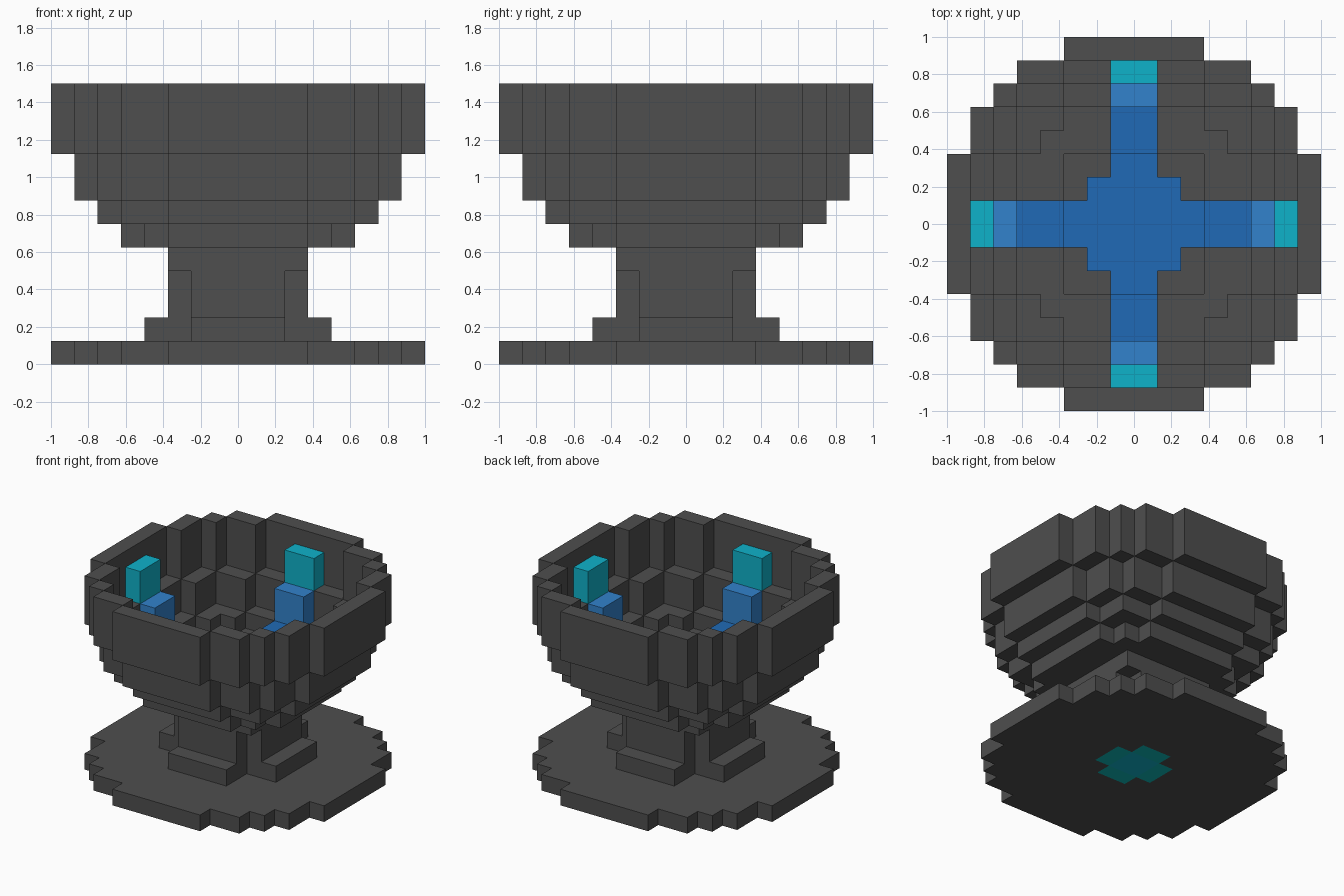
import bpy
import bmesh

cube = bpy.data.objects.get("Cube")
if cube:
    bpy.data.objects.remove(cube, do_unlink=True)

U = 0.125  # size of one block


def linear(c):
    c /= 255
    return c / 12.92 if c <= 0.04045 else ((c + 0.055) / 1.055) ** 2.4


def material(name, rgb):
    m = bpy.data.materials.new(name)
    m.use_nodes = True
    col = (*[linear(c) for c in rgb], 1)
    m.diffuse_color = col
    bsdf = m.node_tree.nodes["Principled BSDF"]
    bsdf.inputs["Base Color"].default_value = col
    bsdf.inputs["Roughness"].default_value = 0.9
    return m


STONE = material("dark_grey_stone", (78, 78, 78))
BLUE = material("deep_blue", (32, 106, 182))
SKY = material("light_blue", (50, 130, 204))
CYAN = material("cyan", (15, 178, 202))
TEAL = material("teal", (14, 184, 184))


def outline(*half_widths):
    """Cells of a four-way symmetric shape, one half width per row from the centre."""
    cells = set()
    for row, w in enumerate(half_widths):
        for i in range(-w, w):
            cells |= {(i, row), (i, -1 - row)}
    return cells


def block(x0, x1, y0, y1):
    return {(i, j) for i in range(x0, x1) for j in range(y0, y1)}


def slab(name, cells, z0, z1, mat):
    """Extrude a set of grid cells from layer z0 to layer z1."""
    bm = bmesh.new()
    for i, j in sorted(cells):
        corners = ((i, j), (i + 1, j), (i + 1, j + 1), (i, j + 1))
        bm.faces.new([bm.verts.new((x * U, y * U, z0 * U)) for x, y in corners])
    bmesh.ops.remove_doubles(bm, verts=bm.verts[:], dist=0.001)
    ext = bmesh.ops.extrude_face_region(bm, geom=bm.faces[:], use_keep_orig=True)
    top = [v for v in ext["geom"] if isinstance(v, bmesh.types.BMVert)]
    bmesh.ops.translate(bm, verts=top, vec=(0, 0, (z1 - z0) * U))
    bmesh.ops.recalc_face_normals(bm, faces=bm.faces[:])
    # Merge coplanar cells into large flat faces
    bmesh.ops.dissolve_limit(bm, angle_limit=0.01, verts=bm.verts[:], edges=bm.edges[:])
    me = bpy.data.meshes.new(name)
    bm.to_mesh(me)
    bm.free()
    me.materials.append(mat)
    ob = bpy.data.objects.new(name, me)
    bpy.context.collection.objects.link(ob)
    return ob


# Stepped outlines, from the wide rim down to the neck
RIM = outline(8, 8, 8, 7, 7, 6, 5, 3)
UPPER = outline(7, 7, 7, 6, 6, 5, 3)
MIDDLE = outline(6, 6, 6, 5, 5, 3)
LOWER = outline(5, 5, 5, 4, 3)
NECK = outline(3, 3, 3)

# Base plate with an inlaid cross underneath
core = outline(1)
inlay = outline(2, 1)
slab("base_plate", RIM - inlay, 0, 1, STONE)
slab("base_inlay_arms", inlay - core, 0, 1, TEAL)
slab("base_inlay_centre", core, 0, 1, CYAN)

# Pedestal
slab("pedestal_foot", outline(4, 4, 2, 2), 1, 2, STONE)
slab("pedestal_column", outline(3, 3, 2), 2, 4, STONE)
slab("bowl_floor", NECK, 4, 5, STONE)

# Hollow bowl: each ring steps out over the one below
slab("bowl_lower_ring", LOWER - NECK, 5, 6, STONE)
slab("bowl_middle_ring", MIDDLE - LOWER, 6, 7, STONE)
slab("bowl_upper_ring", UPPER - MIDDLE, 7, 9, STONE)
slab("bowl_rim", RIM - UPPER, 9, 12, STONE)

# Coloured cross on the bowl floor
slab("floor_cross", outline(3, 2) | block(-1, 1, -3, 3), 5, 6, BLUE)

# Coloured steps climbing the four inner sides
STEPS = (("low_step", 3, 5, 6, 7, BLUE),
         ("middle_step", 5, 6, 7, 9, SKY),
         ("high_step", 6, 7, 9, 11, CYAN))
for part, a, b, z0, z1, mat in STEPS:
    for side, cells in (("left", block(a, b, -1, 1)), ("right", block(-b, -a, -1, 1)),
                        ("back", block(-1, 1, a, b)), ("front", block(-1, 1, -b, -a))):
        slab(f"{part}_{side}", cells, z0, z1, mat)
